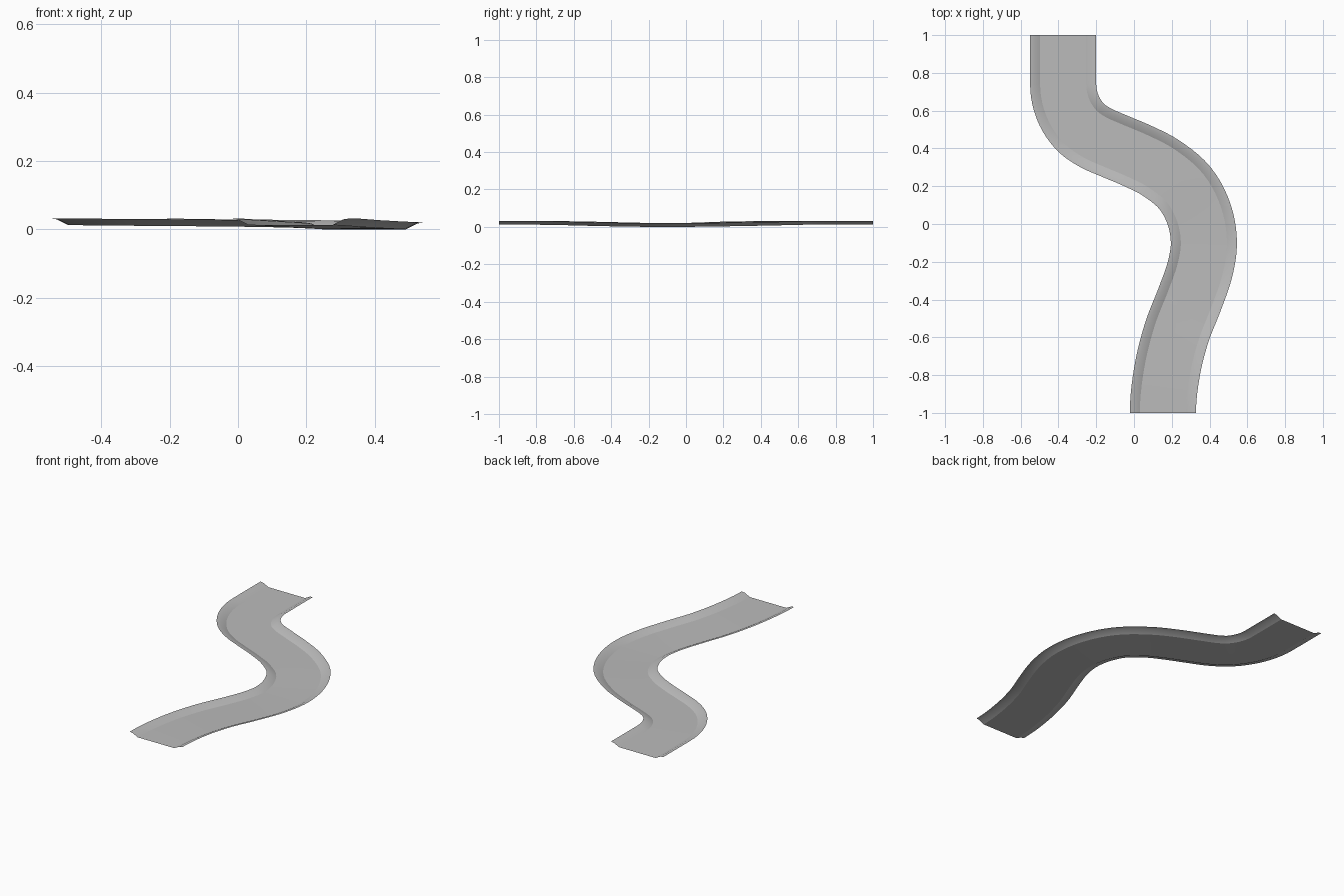
import bpy, bmesh, math
from mathutils import Vector

cube = bpy.data.objects.get("Cube")
if cube:
    bpy.data.objects.remove(cube, do_unlink=True)

# One plain grey for the whole road
grey = bpy.data.materials.new("road grey")
grey.use_nodes = True
color = (0.5, 0.5, 0.5, 1)
grey.diffuse_color = color
grey.node_tree.nodes["Principled BSDF"].inputs["Base Color"].default_value = color

# Centre line, back to front, and half of the raised-edge cross-section
PATH = [(-.375, 1), (-.375, .74), (-.352, .62), (-.29, .52), (-.21, .46),
        (-.11, .415), (.02, .36), (.145, .295), (.27, .19), (.345, .05),
        (.37, -.1), (.348, -.245), (.294, -.4), (.226, -.575),
        (.175, -.78), (.153, -1)]
HALF = [(0, 0), (.122, 0), (.155, .017), (.175, .02)]
SECTION = [(-x, z) for x, z in reversed(HALF[1:])] + HALF
STEPS = 5


def spline(points, steps):
    """Smooth curve through the points, leaving both ends along y."""
    pts = [Vector(p) for p in points]
    n = len(pts)
    tangents = [Vector((0, -1)), Vector((0, -1))]
    tangents += [(pts[i + 1] - pts[i - 1]).normalized() for i in range(2, n - 1)]
    tangents.append(Vector((0, -1)))
    for i in range(n - 1):
        a, b = pts[i], pts[i + 1]
        size = (b - a).length
        ta, tb = tangents[i] * size, tangents[i + 1] * size
        for k in range(steps + (i == n - 2)):
            t = k / steps
            h = t * t * (3 - 2 * t)
            pos = a * (1 - h) + b * h + ta * (t * (1 - t) ** 2) - tb * (t * t * (1 - t))
            slope = (b - a) * (6 * t * (1 - t)) + ta * ((1 - t) * (1 - 3 * t)) + tb * (t * (3 * t - 2))
            yield pos, slope.normalized()


def floor_height(y):
    """The road dips gently in the middle bend."""
    t = min(abs(y + .1) / .75, 1)
    return .012 * t * t * (3 - 2 * t)


# Sweep the cross-section along the centre line
bm = bmesh.new()
rows = []
for pos, way in spline(PATH, STEPS):
    side = Vector((-way.y, way.x))
    base = floor_height(pos.y)
    rows.append([bm.verts.new((*(pos + side * x), base + z)) for x, z in SECTION])
for r, s in zip(rows, rows[1:]):
    for j in range(len(SECTION) - 1):
        bm.faces.new((r[j], s[j], s[j + 1], r[j + 1]))
bm.normal_update()

mesh = bpy.data.meshes.new("road_surface")
bm.to_mesh(mesh)
bm.free()
mesh.materials.append(grey)
road = bpy.data.objects.new("road_surface", mesh)
bpy.context.collection.objects.link(road)
bpy.context.view_layer.objects.active = road
road.select_set(True)
bpy.ops.object.shade_smooth_by_angle(angle=math.radians(24))
